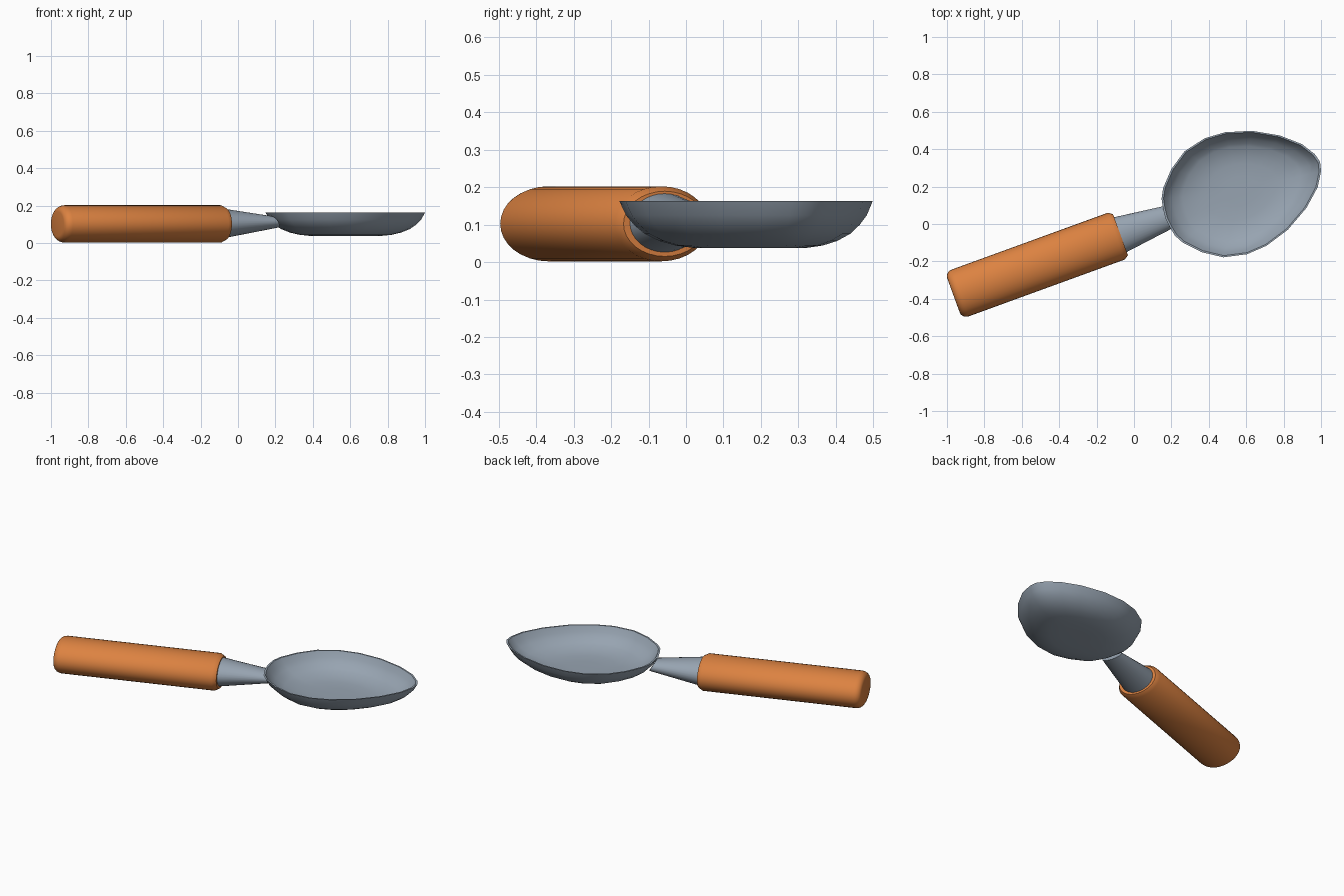
import bpy, bmesh, math
from mathutils import Matrix

if "Cube" in bpy.data.objects:
    bpy.data.objects.remove(bpy.data.objects["Cube"])

# The whole spoon lies along an axis turned 20 degrees about z
PLACE = Matrix.Translation((-0.095, -0.065, 0)) @ Matrix.Rotation(math.radians(20), 4, 'Z')


def material(name, rgb):
    m = bpy.data.materials.new(name)
    m.diffuse_color = (*rgb, 1)
    m.use_nodes = True
    m.node_tree.nodes["Principled BSDF"].inputs["Base Color"].default_value = m.diffuse_color
    return m


orange = material("orange handle", (0.72, 0.225, 0.053))
steel = material("blue grey steel", (0.31, 0.37, 0.44))


def loft(name, rings, mat, angle=35):
    """Skin closed rings of points and cap both ends."""
    bm = bmesh.new()
    loops = [[bm.verts.new(PLACE @ Matrix.Translation(p).translation) for p in r] for r in rings]
    n = len(loops[0])
    for a, b in zip(loops, loops[1:]):
        for i in range(n):
            j = (i + 1) % n
            bm.faces.new((a[i], a[j], b[j], b[i]))
    bm.faces.new(loops[0][::-1])
    bm.faces.new(loops[-1])
    bmesh.ops.recalc_face_normals(bm, faces=bm.faces)
    mesh = bpy.data.meshes.new(name)
    bm.to_mesh(mesh)
    bm.free()
    ob = bpy.data.objects.new(name, mesh)
    bpy.context.collection.objects.link(ob)
    mesh.materials.append(mat)
    bpy.ops.object.select_all(action='DESELECT')
    ob.select_set(True)
    bpy.context.view_layer.objects.active = ob
    bpy.ops.object.shade_smooth_by_angle(angle=math.radians(angle))
    return ob


def oval(u, w, h, z, shear=0.0, n=32):
    pts = []
    for i in range(n):
        t = 2 * math.pi * i / n
        dz = h * math.sin(t)
        pts.append((u - shear * dz, w * math.cos(t), z + dz))
    return pts


# Handle: oval grip, rounded back end, chamfered front
handle = []
for k in range(6):
    a = math.pi / 2 * k / 5
    handle.append(oval(-0.886 - 0.04 * math.cos(a), 0.098 + 0.035 * math.sin(a),
                       0.066 + 0.034 * math.sin(a), 0.102))
handle += [oval(0, 0.133, 0.1, 0.102), oval(0.024, 0.117, 0.087, 0.102)]
loft("handle", handle, orange)

# Neck: tapered collar from handle to bowl
loft("neck", [oval(0.0, 0.102, 0.082, 0.104), oval(0.308, 0.062, 0.031, 0.113, 0.6)], steel)

# Bowl: egg outline, mirrored half
half = [(0.28, 0), (0.286, 0.055), (0.296, 0.105), (0.323, 0.155), (0.399, 0.236),
        (0.499, 0.302), (0.624, 0.33), (0.737, 0.323), (0.875, 0.281), (1.007, 0.206),
        (1.102, 0.122), (1.148, 0.048), (1.16, 0)]
outline = half + [(u, -v) for u, v in half[-2:0:-1]]
# scale and height, from the outer bottom over the rim to the inner floor
section = [(0.22, 0.037), (0.45, 0.038), (0.58, 0.044), (0.70, 0.056), (0.81, 0.075),
           (0.89, 0.099), (0.95, 0.125), (1.0, 0.163), (0.975, 0.163), (0.925, 0.128),
           (0.865, 0.104), (0.79, 0.084), (0.74, 0.074), (0.58, 0.058), (0.45, 0.051),
           (0.22, 0.049)]
loft("bowl", [[(0.715 + (u - 0.715) * s, v * s, z) for u, v in outline] for s, z in section], steel)
